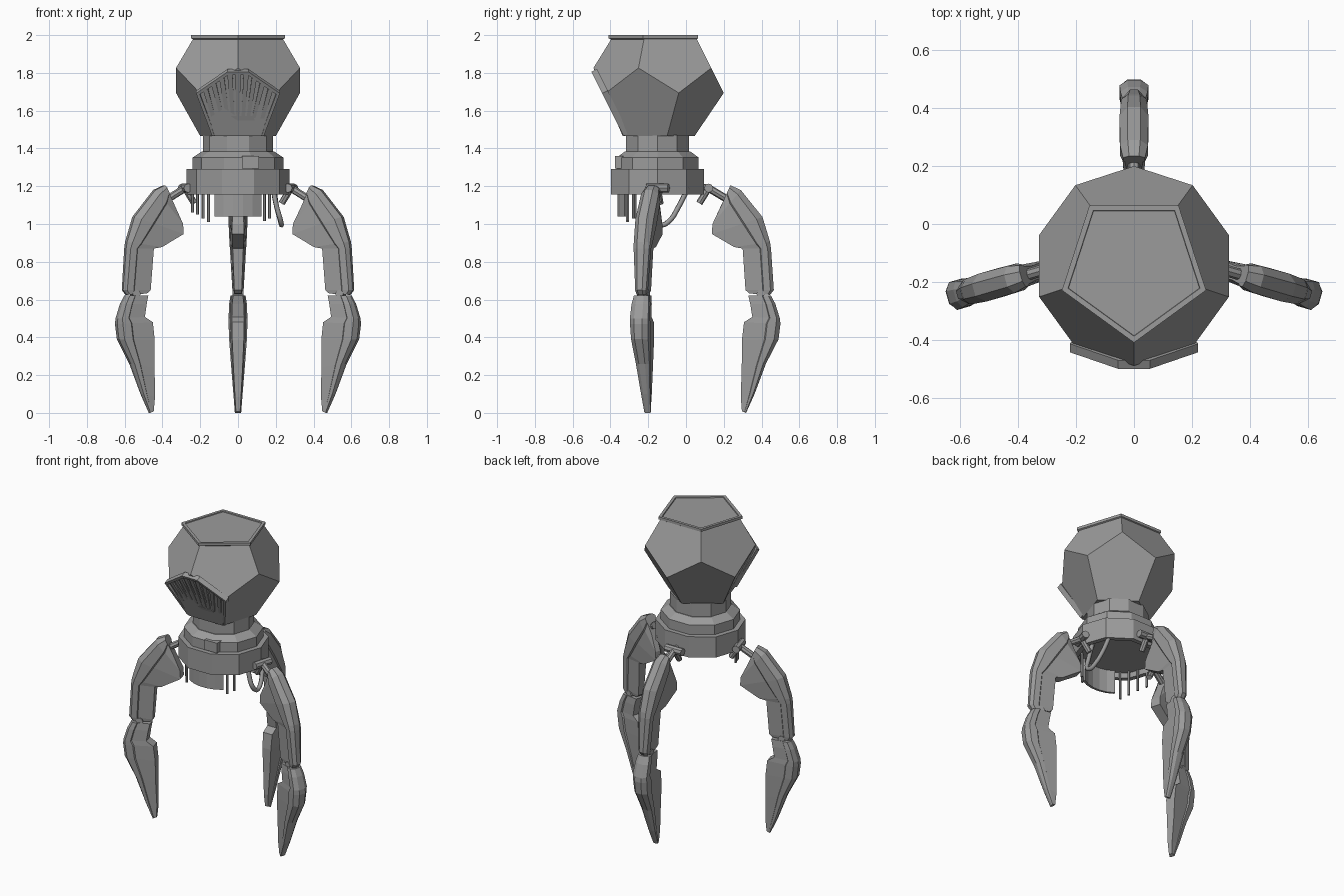
import bpy, bmesh, math
from mathutils import Vector, Matrix

if "Cube" in bpy.data.objects:
    bpy.data.objects.remove(bpy.data.objects["Cube"])

grey = bpy.data.materials.new("mid_grey")
grey.diffuse_color = (0.33, 0.33, 0.33, 1)
grey.use_nodes = True
grey.node_tree.nodes["Principled BSDF"].inputs["Base Color"].default_value = grey.diffuse_color


def make(name, verts, faces, mat=None):
    bm = bmesh.new()
    vs = [bm.verts.new(mat @ Vector(v) if mat else Vector(v)) for v in verts]
    for f in faces:
        bm.faces.new([vs[i] for i in f])
    bmesh.ops.recalc_face_normals(bm, faces=bm.faces[:])
    me = bpy.data.meshes.new(name)
    bm.to_mesh(me)
    bm.free()
    me.materials.append(grey)
    ob = bpy.data.objects.new(name, me)
    bpy.context.collection.objects.link(ob)
    return ob


def loft(name, rings, mat=None):
    """Skin closed rings of points and cap both ends."""
    n, verts, faces = len(rings[0]), [p for r in rings for p in r], []
    for k in range(len(rings) - 1):
        for i in range(n):
            j = (i + 1) % n
            faces.append((k*n + i, k*n + j, k*n + n + j, k*n + n + i))
    faces += [tuple(range(n)), tuple(range(len(verts) - n, len(verts)))]
    return make(name, verts, faces, mat)


def circle(r, z, n, start=0.0, cy=-0.15, sy=1.0):
    return [(r*math.cos(start + math.tau*i/n),
             cy + sy*r*math.sin(start + math.tau*i/n), z) for i in range(n)]


def prism(name, pts, lo, hi, mat=None):
    return loft(name, [[(x, y, h) for x, y in pts] for h in (lo, hi)], mat)


def rod(name, a, b, r, n=8, mat=None):
    a, b = Vector(a), Vector(b)
    q = (b - a).to_track_quat('Z', 'Y')
    ring = [q @ Vector((r*math.cos(math.tau*i/n), r*math.sin(math.tau*i/n), 0)) for i in range(n)]
    return loft(name, [[a + p for p in ring], [b + p for p in ring]], mat)


# Twelve-faced head with cut top and bottom
UP, LOW = -math.pi/2, math.radians(-54)
head = (circle(0.25, 1.98, 5, UP, -0.145) + circle(0.345, 1.826, 5, UP, -0.145)
        + circle(0.345, 1.694, 5, LOW, -0.145) + circle(0.21, 1.465, 5, LOW, -0.165))
faces = [tuple(range(5)), tuple(range(15, 20))]
for i in range(5):
    j = (i + 1) % 5
    faces.append((i, 5 + i, 10 + i, 5 + j, j))
    faces.append((10 + i, 15 + i, 15 + j, 10 + j, 5 + j))
make("head", head, faces)

# Lid with a raised rim
loft("lid", [circle(r, z, 5, UP, -0.148) for r, z in
             ((0.245, 1.975), (0.262, 1.983), (0.262, 2.0), (0.24, 2.0), (0.238, 1.994))])

# Front vent: frame, slats and lower panel in the plane of the front face
nrm, up = Vector((0, -0.894, -0.447)), Vector((0, -0.447, 0.894))
V = Matrix.Translation((0, -0.395, 1.635)) @ Matrix(((1, 0, 0), up, nrm)).transposed().to_4x4()
outer = [(-0.055, 0.2), (0.055, 0.2), (0.222, 0.072), (0.137, -0.18), (-0.137, -0.18), (-0.222, 0.072)]
inner = [(x*0.91, v*0.91) for x, v in outer]
for i in range(6):
    j = (i + 1) % 6
    prism("vent_frame", [outer[i], outer[j], inner[j], inner[i]], -0.015, 0.018, V)
prism("vent_lower_panel", [(-0.08, -0.065), (0.08, -0.065), (0.115, -0.165), (-0.115, -0.165)], -0.01, 0.014, V)
for i in range(-4, 5):
    t, b = 0.043*i, 0.028*i
    top = 0.185 - max(0, abs(t) - 0.05)*0.77
    low = -0.065 - max(0, abs(b) - 0.08)*2.5
    prism("vent_slat", [(t - 0.014, top), (t + 0.014, top), (b + 0.009, low), (b - 0.009, low)], -0.01, 0.013, V)

# Neck, stepped collar and hollow base
def turned(name, profile):
    return loft(name, [circle(r, z, 10, 0, -0.15, 0.95) for r, z in profile])


turned("neck", [(0.185, 1.37), (0.185, 1.47)])
turned("collar", [(0.24, 1.285), (0.24, 1.352), (0.19, 1.385)])
turned("base", [(0.1, 1.29), (0.272, 1.29), (0.272, 1.155), (0.24, 1.155), (0.24, 1.19), (0.1, 1.19)])
prism("collar_box", [(0.02, -0.375), (0.11, -0.375), (0.11, -0.3), (0.02, -0.3)], 1.295, 1.36)

# Curved skirt under the front
arc = [math.radians(a) for a in range(-125, -54, 14)]
skirt = [(0.215*math.cos(a), -0.15 + 0.215*math.sin(a)) for a in arc]
skirt += [(0.2*math.cos(a), -0.15 + 0.2*math.sin(a)) for a in reversed(arc)]
prism("skirt", skirt, 1.04, 1.195)

# Hanging pins
for x, y, z in ((-0.24, -0.17, 1.06), (-0.215, -0.22, 1.05), (-0.185, -0.27, 1.03),
                (-0.155, -0.31, 1.01), (0.14, -0.31, 1.015), (0.168, -0.28, 1.03)):
    rod("pin", (x, y, z), (x, y, 1.2), 0.008, 6)

# Hose loop
cu = bpy.data.curves.new("hose_path", 'CURVE')
cu.dimensions, cu.bevel_depth, cu.bevel_resolution = '3D', 0.014, 1
cu.resolution_u, cu.use_fill_caps = 5, True
path = [(0.19, 0.01, 1.19), (0.205, -0.04, 1.09), (0.225, -0.09, 1.015), (0.23, -0.13, 0.995),
        (0.225, -0.165, 1.02), (0.205, -0.175, 1.09), (0.185, -0.165, 1.19)]
sp = cu.splines.new('BEZIER')
sp.bezier_points.add(len(path) - 1)
for p, co in zip(sp.bezier_points, path):
    p.co, p.handle_left_type, p.handle_right_type = co, 'AUTO', 'AUTO'
cu.materials.append(grey)
bpy.context.collection.objects.link(bpy.data.objects.new("hose", cu))

# Leg segments: outer r, z, inner r, z, half width
THIGH = [(.115, 1.205, .065, 1.095, .038), (.17, 1.18, .02, 1.0, .048), (.285, 1.037, .017, .947, .05),
         (.325, .905, .135, .878, .045), (.33, .87, .18, .87, .043), (.345, .65, .195, .65, .03),
         (.325, .625, .215, .632, .026)]
SHIN = [(.33, .622, .21, .622, .04), (.353, .577, .22, .577, .047), (.377, .5, .231, .508, .05),
        (.38, .47, .187, .48, .05), (.37, .39, .176, .385, .047), (.303, .26, .175, .24, .037),
        (.243, .1, .17, .085, .024), (.198, 0, .176, .008, .017)]
# Cross-section: depth from outer edge, share of half width
SECTION = [(0, .45), (.12, 1), (.36, 1), (.39, .84), (1, .65)]
SECTION += [(d, -w) for d, w in reversed(SECTION)]


def segment(name, rows, mat):
    loft(name, [[(ro + (ri - ro)*d, w*s, zo + (zi - zo)*d) for d, s in SECTION]
                for ro, zo, ri, zi, w in rows], mat)


for side, x, y, ang in (("right", 0.28, -0.15, -16), ("left", -0.28, -0.15, 196), ("back", 0, 0.12, 90)):
    M = Matrix.Translation((x, y, 0)) @ Matrix.Rotation(math.radians(ang), 4, 'Z')
    segment(side + "_thigh", THIGH, M)
    segment(side + "_shin", SHIN, M)
    rod(side + "_hinge_pin", (0, -0.06, 1.19), (0, 0.06, 1.19), 0.024, 8, M)
    rod(side + "_hinge_mount", (-0.05, 0, 1.2), (0, 0, 1.19), 0.018, 8, M)
    rod(side + "_hinge_link", (-0.05, 0, 1.11), (0.0, 0, 1.19), 0.018, 8, M)
    rod(side + "_hinge_arm", (0, 0, 1.19), (0.1, 0, 1.13), 0.02, 8, M)
    rod(side + "_knee_pin", (0.275, -0.03, 0.63), (0.275, 0.03, 0.63), 0.022, 8, M)
